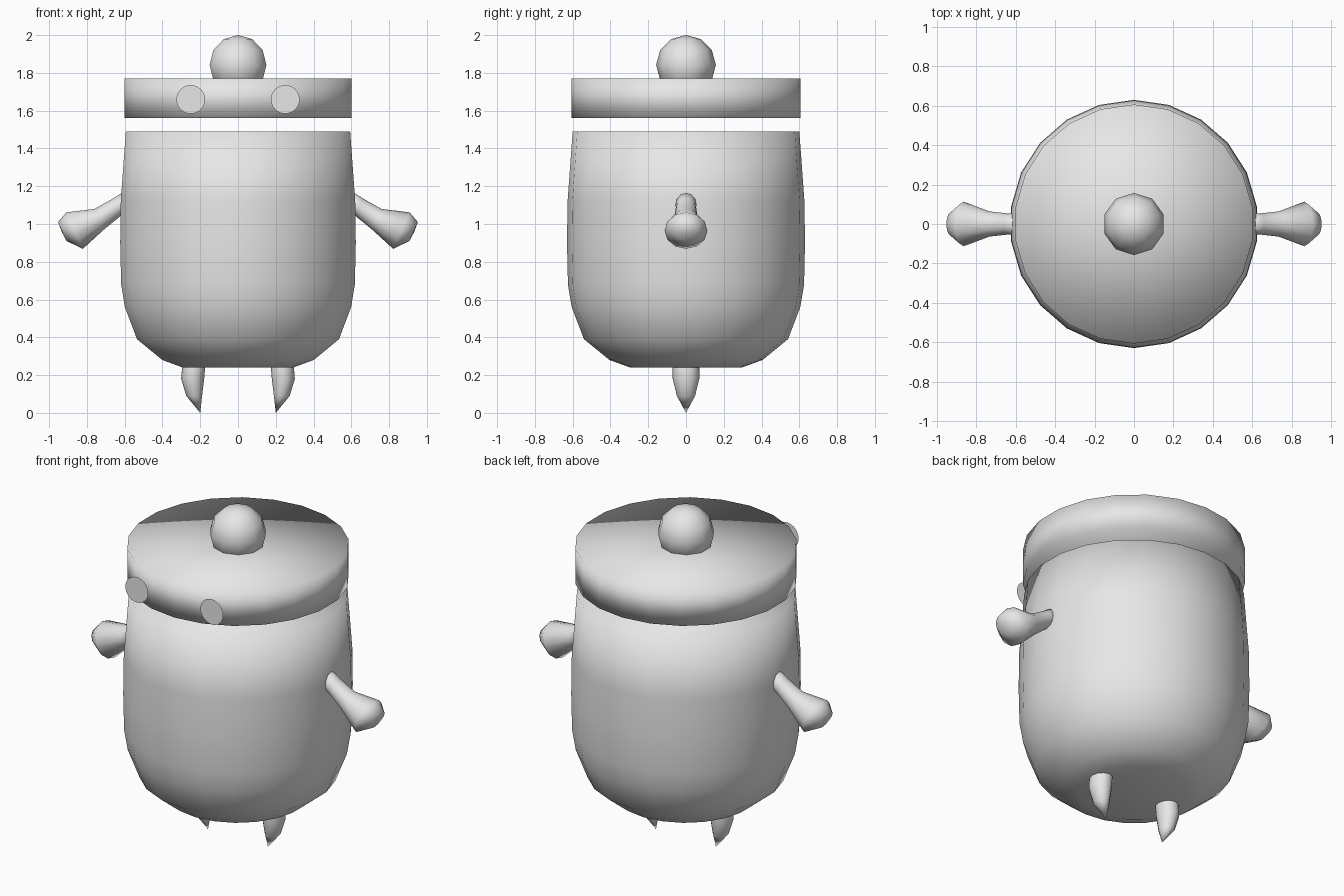
import bpy, bmesh, math
from mathutils import Vector

if "Cube" in bpy.data.objects:
    bpy.data.objects.remove(bpy.data.objects["Cube"])

grey = bpy.data.materials.new("light_grey")
grey.diffuse_color = (0.8, 0.8, 0.8, 1)
grey.use_nodes = True
grey.node_tree.nodes["Principled BSDF"].inputs["Base Color"].default_value = grey.diffuse_color


def finish(bm, name, smooth=True):
    bmesh.ops.recalc_face_normals(bm, faces=bm.faces)
    me = bpy.data.meshes.new(name)
    bm.to_mesh(me)
    bm.free()
    me.materials.append(grey)
    for p in me.polygons:
        p.use_smooth = smooth
    ob = bpy.data.objects.new(name, me)
    bpy.context.collection.objects.link(ob)
    return ob


def loft(name, stations, axis, sides, y_scale=1.0):
    """Rings (x, z, radius) square to an axis in the xz plane, closed by fans."""
    axis = Vector(axis).normalized()
    u = Vector((0, 1, 0))
    v = axis.cross(u)
    bm = bmesh.new()
    rings = []
    for x, z, r in stations:
        c = Vector((x, 0, z))
        if r == 0:
            rings.append([bm.verts.new(c)] * sides)
            continue
        ring = []
        for i in range(sides):
            a = 2 * math.pi * i / sides
            ring.append(bm.verts.new(c + u * (r * y_scale * math.cos(a)) + v * (r * math.sin(a))))
        rings.append(ring)
    for a, b in zip(rings, rings[1:]):
        for i in range(sides):
            j = (i + 1) % sides
            quad = list(dict.fromkeys((a[i], a[j], b[j], b[i])))
            bm.faces.new(quad)
    return finish(bm, name)


def lathe(name, profile, sides):
    return loft(name, [(0, z, r) for r, z in profile], (0, 0, 1), sides)


# Rounded pot body and its separate flat lid
lathe("body", [(0, 0.24), (0.295, 0.24), (0.405, 0.28), (0.54, 0.39), (0.605, 0.56),
               (0.625, 0.68), (0.63, 0.9), (0.627, 1.12), (0.60, 1.49), (0, 1.49)], 22)
lathe("lid", [(0, 1.56), (0.607, 1.56), (0.607, 1.77), (0, 1.77)], 22)

# Ball knob on the lid
R = 0.158
lathe("knob", [(R * math.sin(math.pi * k / 6) if 0 < k < 6 else 0,
                1.842 - R * math.cos(math.pi * k / 6)) for k in range(7)], 10)

for side, s in (("left", -1), ("right", 1)):
    # Club-shaped arm
    arm = [(0.57, 1.13, 0), (0.57, 1.13, 0.055), (0.64, 1.09, 0.05), (0.735, 1.025, 0.06),
           (0.865, 0.965, 0.106), (0.93, 0.96, 0.055), (0.933, 0.958, 0)]
    loft(side + "_arm", [(s * x, z, r) for x, z, r in arm], (s * 0.91, 0, -0.41), 12, 1.07)

    # Pointed leg
    leg = [(0.235, 0.29, 0), (0.235, 0.29, 0.055), (0.235, 0.24, 0.061), (0.24, 0.18, 0.061),
           (0.232, 0.09, 0.042), (0.2, 0.0, 0)]
    loft(side + "_leg", [(s * x, z, r) for x, z, r in leg], (0, 0, -1), 12, 1.15)

    # Flat round eye
    bm = bmesh.new()
    bm.faces.new([bm.verts.new((s * 0.25 + 0.076 * math.cos(a), -0.606, 1.66 + 0.076 * math.sin(a)))
                  for a in [2 * math.pi * i / 32 for i in range(32)]])
    eye = finish(bm, side + "_eye", False)
    if eye.data.polygons[0].normal.y > 0:
        eye.data.flip_normals()
